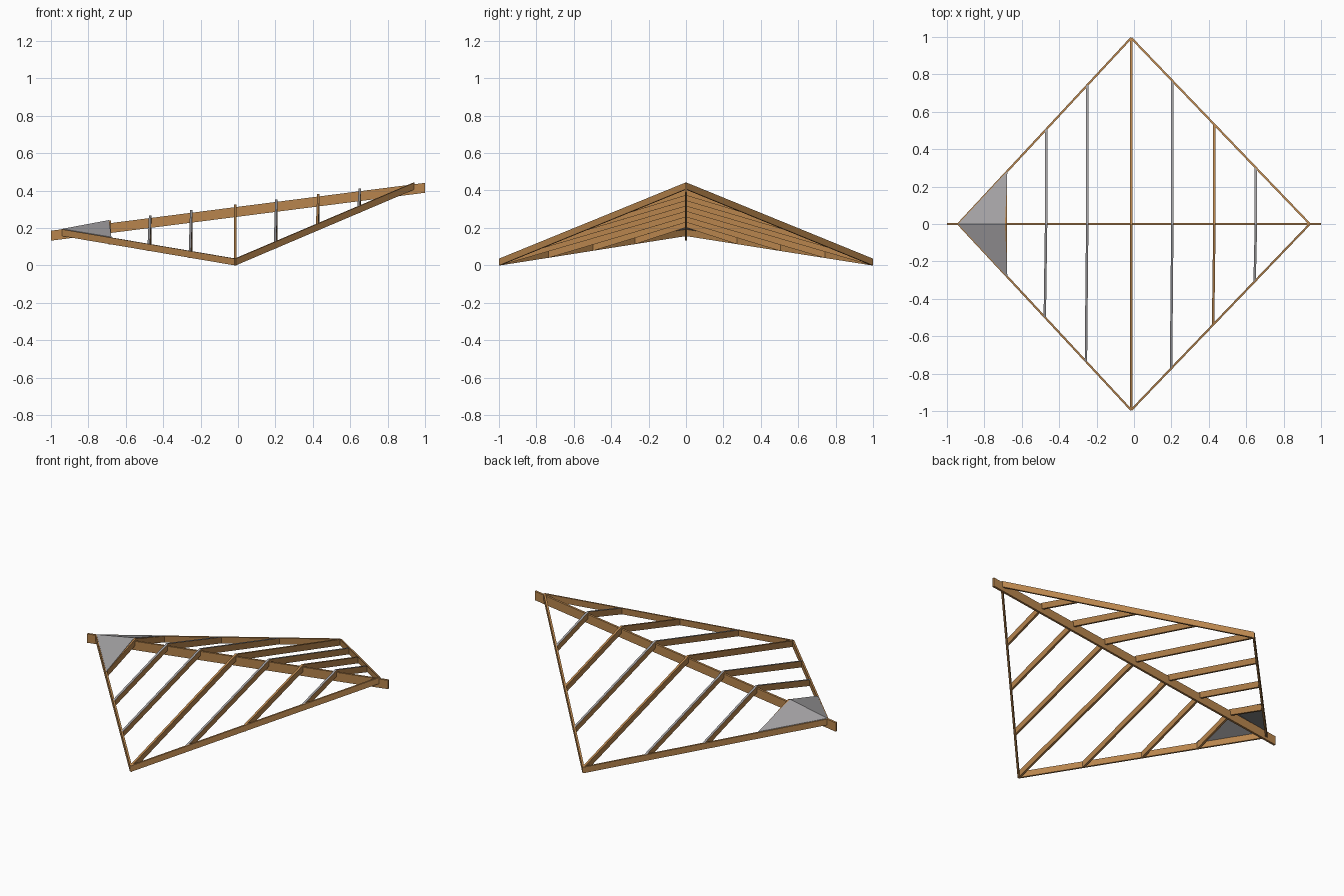
import bpy, bmesh
from mathutils import Vector

if "Cube" in bpy.data.objects:
    bpy.data.objects.remove(bpy.data.objects["Cube"])

def material(name, col):
    m = bpy.data.materials.new(name)
    m.diffuse_color = (*col, 1)
    m.use_nodes = True
    m.node_tree.nodes["Principled BSDF"].inputs["Base Color"].default_value = m.diffuse_color
    return m

WOOD = material("wood", (0.48, 0.235, 0.075))
GREY = material("roof_grey", (0.36, 0.35, 0.36))

def finish(name, bm, grey_top=False, mats=(WOOD, GREY)):
    bmesh.ops.recalc_face_normals(bm, faces=bm.faces)
    bm.normal_update()
    if grey_top:
        for f in bm.faces:
            if f.normal.z > 0.6:
                f.material_index = 1
    me = bpy.data.meshes.new(name)
    bm.to_mesh(me)
    bm.free()
    for m in mats:
        me.materials.append(m)
    bpy.context.collection.objects.link(bpy.data.objects.new(name, me))

def beam(name, a, b, width, height, grey_top=False):
    """Upright board whose top centre line runs from a to b."""
    a, b = Vector(a), Vector(b)
    side = Vector((a.y - b.y, b.x - a.x, 0)).normalized() * width / 2
    down = Vector((0, 0, -height))
    bm = bmesh.new()
    ends = [[bm.verts.new(p + o) for o in (side, -side, -side + down, side + down)] for p in (a, b)]
    bm.faces.new(ends[0])
    bm.faces.new(ends[1])
    for i in range(4):
        j = (i + 1) % 4
        bm.faces.new((ends[0][i], ends[0][j], ends[1][j], ends[1][i]))
    finish(name, bm, grey_top)

LOW, HIGH, TIP_X, TIP_Y, TIP_Z = -0.94, 0.94, -0.015, 0.995, 0.036

def ridge_top(x):
    return 0.313 + 0.128 * x

def edge_point(x):
    """Distance out and top height of the eave board at x."""
    if x < TIP_X:
        t, z = (x - LOW) / (TIP_X - LOW), 0.193
    else:
        t, z = (HIGH - x) / (HIGH - TIP_X), 0.442
    return TIP_Y * t, z + (TIP_Z - z) * t

# ridge beam
beam("ridge_beam", (-1, 0, ridge_top(-1)), (1, 0, ridge_top(1)), 0.013, 0.053)

ribs = [(-0.685, False), (-0.47, True), (-0.25, True), (TIP_X, False),
        (0.205, True), (0.43, False), (0.652, True)]
for s, label in ((1, "back"), (-1, "front")):
    # sloping eave boards
    tip = (TIP_X, s * TIP_Y, TIP_Z)
    beam("low_eave_" + label, (LOW, 0, 0.193), tip, 0.011, 0.036)
    beam("high_eave_" + label, tip, (HIGH, 0, 0.442), 0.011, 0.036)
    # rafters
    for i, (x, grey) in enumerate(ribs):
        xe = x if s > 0 or i in (0, 3) else x - 0.007
        y, z = edge_point(xe)
        beam(f"rafter_{label}_{i}", (x, 0, ridge_top(x) + 0.014), (xe, s * y, z), 0.013, 0.037, grey)
    # thin roof panel at the low end
    y, z = edge_point(-0.677)
    pts = [(LOW, 0, 0.195), (-0.69, 0, 0.242), (-0.677, s * y, z + 0.003)]
    bm = bmesh.new()
    bm.faces.new([bm.verts.new(p) for p in pts])
    ext = bmesh.ops.extrude_face_region(bm, geom=bm.faces[:])
    bmesh.ops.translate(bm, vec=(0, 0, -0.003), verts=[v for v in ext["geom"] if isinstance(v, bmesh.types.BMVert)])
    finish("roof_panel_" + label, bm, mats=(GREY,))
